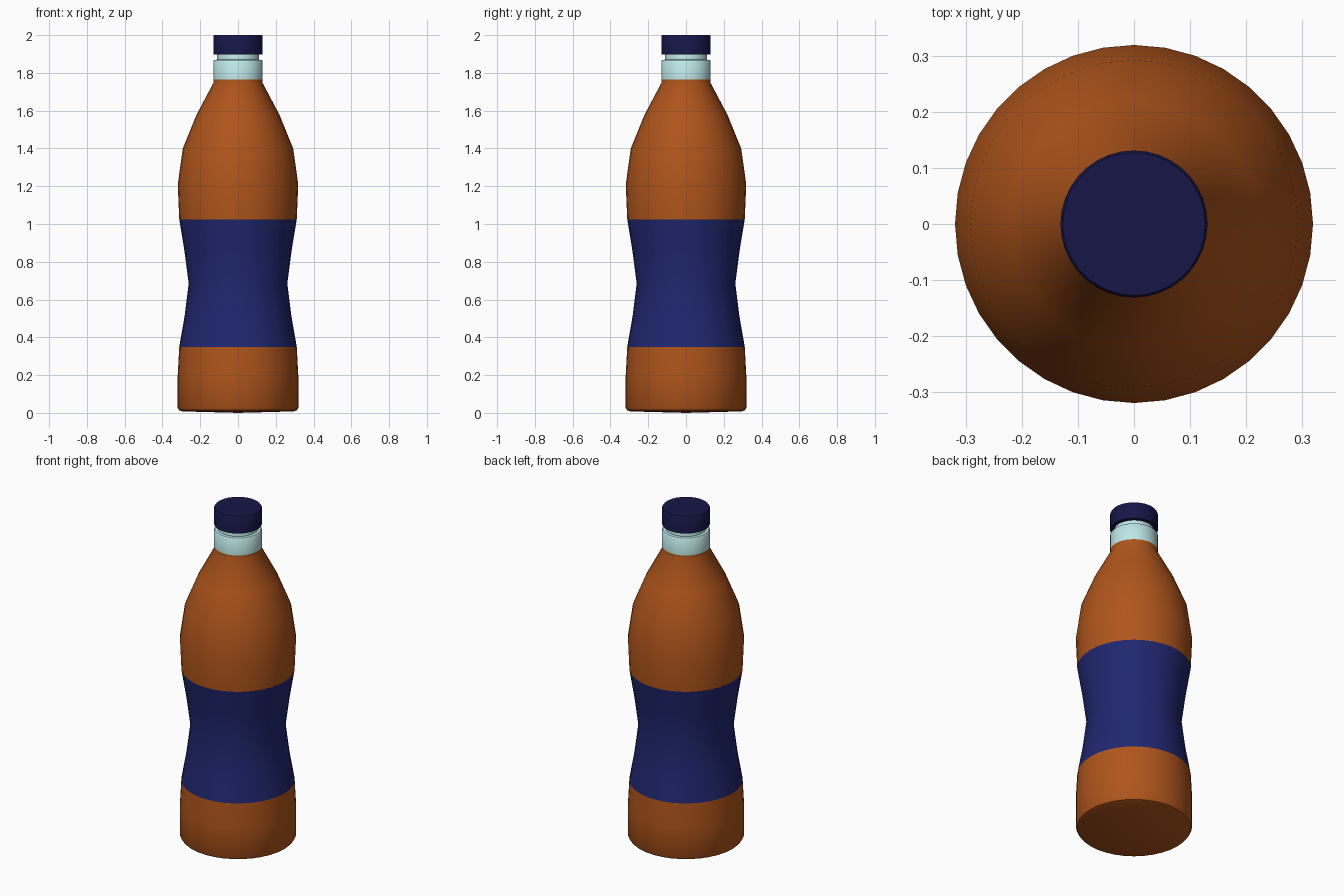
import bpy, bmesh, math

if "Cube" in bpy.data.objects:
    bpy.data.objects.remove(bpy.data.objects["Cube"])

SEGMENTS = 36


def material(name, rgb):
    m = bpy.data.materials.new(name)
    m.diffuse_color = (*rgb, 1)
    m.use_nodes = True
    m.node_tree.nodes["Principled BSDF"].inputs["Base Color"].default_value = m.diffuse_color
    return m


def lathe(name, profile, mat, angle=40):
    """Revolve (radius, z) points around z; radius 0 closes an end."""
    bm = bmesh.new()
    verts = [bm.verts.new((r, 0, z)) for r, z in profile]
    edges = [bm.edges.new(pair) for pair in zip(verts, verts[1:])]
    bmesh.ops.spin(bm, geom=verts + edges, cent=(0, 0, 0), axis=(0, 0, 1),
                   angle=math.tau, steps=SEGMENTS, use_duplicate=False)
    bmesh.ops.remove_doubles(bm, verts=bm.verts, dist=1e-4)
    bmesh.ops.recalc_face_normals(bm, faces=bm.faces)
    # open bands: make sure the faces look outwards
    side = max(bm.faces, key=lambda f: f.calc_center_median().xy.length)
    if side.normal.xy.dot(side.calc_center_median().xy) < 0:
        bmesh.ops.reverse_faces(bm, faces=bm.faces)
    mesh = bpy.data.meshes.new(name)
    bm.to_mesh(mesh)
    bm.free()
    mesh.materials.append(mat)
    ob = bpy.data.objects.new(name, mesh)
    bpy.context.collection.objects.link(ob)
    bpy.ops.object.select_all(action='DESELECT')
    ob.select_set(True)
    bpy.context.view_layer.objects.active = ob
    bpy.ops.object.shade_smooth_by_angle(angle=math.radians(angle))
    return ob


orange = material("drink_orange", (0.43, 0.09, 0.011))
blue = material("label_blue", (0.014, 0.020, 0.16))
navy = material("cap_navy", (0.008, 0.008, 0.065))
pale = material("neck_pale", (0.52, 0.80, 0.80))

# Base of the bottle, below the label
lathe("lower_body", [(0, 0.0), (0.295, 0.008), (0.312, 0.014), (0.319, 0.026),
                     (0.319, 0.20), (0.311, 0.35)], orange)
# Waisted label band
lathe("label", [(0.311, 0.35), (0.283, 0.51), (0.261, 0.685),
                (0.284, 0.86), (0.311, 1.025)], blue)
# Upper body tapering to the shoulder
lathe("upper_body", [(0.311, 1.025), (0.319, 1.21), (0.292, 1.40),
                     (0.221, 1.575), (0.131, 1.745), (0.131, 1.765)], orange)
# Clear neck with collar and narrower finish
lathe("neck", [(0.131, 1.765), (0.131, 1.862), (0.126, 1.868), (0.111, 1.87),
               (0.111, 1.89), (0.105, 1.91), (0, 1.91)], pale)
# Screw cap
lathe("cap", [(0, 1.898), (0.131, 1.898), (0.131, 1.994), (0.127, 2.0), (0, 2.0)],
      navy)
